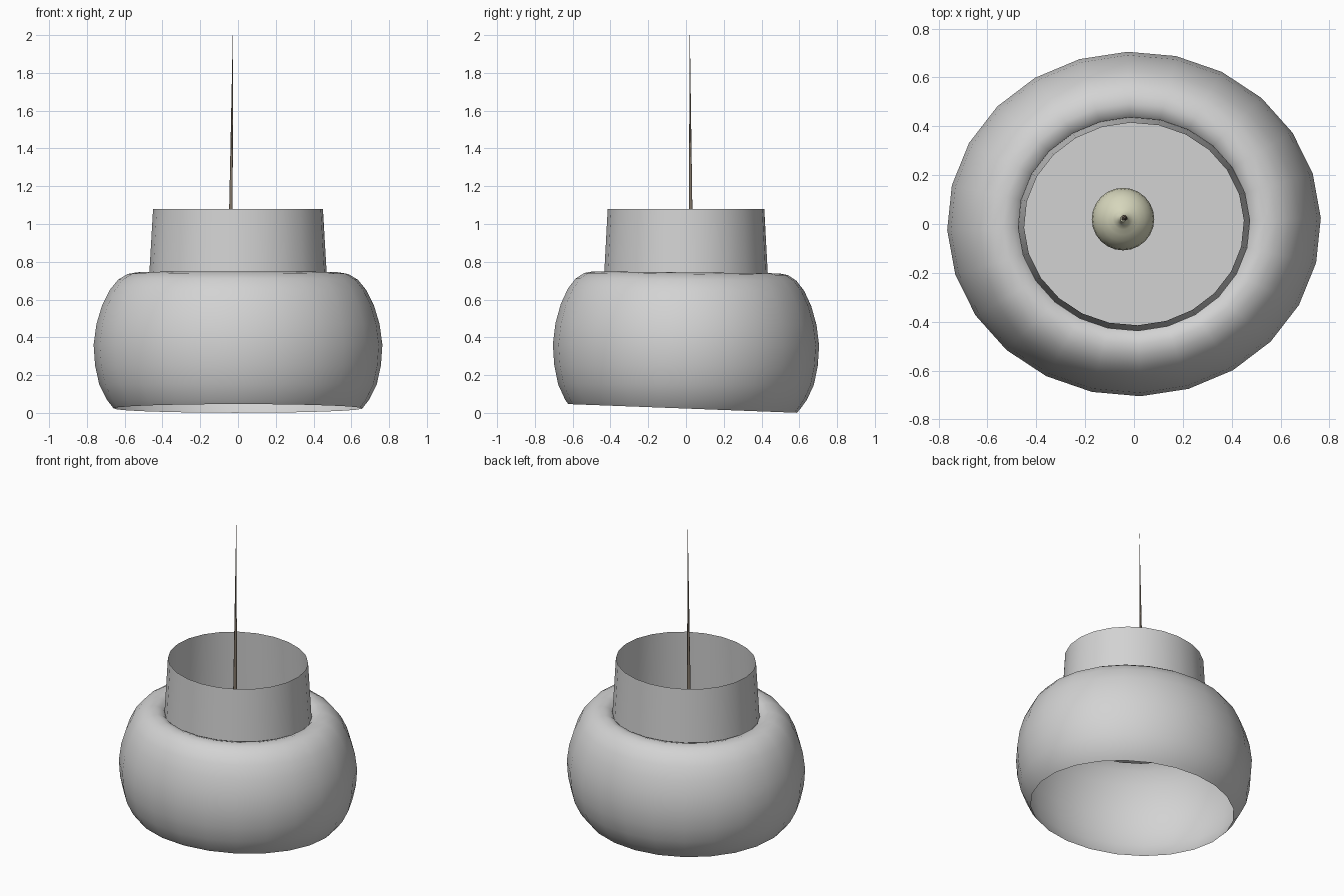
import bpy, bmesh, math
from mathutils import Matrix, Vector

if "Cube" in bpy.data.objects:
    bpy.data.objects.remove(bpy.data.objects["Cube"])

SIDES = 24
SQUASH = 0.922          # the lamp is slightly oval
PHASE = math.radians(2)


def material(name, rgb):
    mat = bpy.data.materials.new(name)
    mat.use_nodes = True
    mat.diffuse_color = (*rgb, 1)
    bsdf = mat.node_tree.nodes["Principled BSDF"]
    bsdf.inputs["Base Color"].default_value = (*rgb, 1)
    bsdf.inputs["Roughness"].default_value = 0.6
    return mat


def lathe(profile, sides, squash=1.0, phase=0.0):
    """Spin (radius, z) points around z; zero radius closes to a pole."""
    bm = bmesh.new()
    pts = [bm.verts.new((r, 0, z)) for r, z in profile]
    edges = [bm.edges.new(pair) for pair in zip(pts, pts[1:])]
    bmesh.ops.spin(bm, geom=pts + edges, cent=(0, 0, 0), axis=(0, 0, 1),
                   angle=math.tau, steps=sides)
    bmesh.ops.remove_doubles(bm, verts=bm.verts, dist=0.0005)
    bm.transform(Matrix.Diagonal((1, squash, 1, 1)) @ Matrix.Rotation(phase, 4, "Z"))
    bmesh.ops.recalc_face_normals(bm, faces=bm.faces)
    return bm


def finish(bm, name, mat, location=(0, 0, 0), angle=50):
    mesh = bpy.data.meshes.new(name)
    bm.to_mesh(mesh)
    bm.free()
    mesh.materials.append(mat)
    obj = bpy.data.objects.new(name, mesh)
    obj.location = location
    bpy.context.collection.objects.link(obj)
    bpy.ops.object.select_all(action="DESELECT")
    obj.select_set(True)
    bpy.context.view_layer.objects.active = obj
    bpy.ops.object.shade_smooth_by_angle(angle=math.radians(angle))
    return obj


grey = material("light grey metal", (0.65, 0.65, 0.65))
cream = material("cream bulb", (0.67, 0.67, 0.5))
brown = material("brown cord", (0.22, 0.18, 0.14))

# Rounded shade with an open mouth, leaning a little, trimmed by a slanted plane
shade = lathe([(0.474, 0.712), (0.495, 0.733), (0.535, 0.744), (0.585, 0.735),
               (0.635, 0.705), (0.68, 0.65), (0.72, 0.57), (0.75, 0.47),
               (0.765, 0.36), (0.757, 0.25), (0.735, 0.15), (0.695, 0.07),
               (0.66, 0.025), (0.61, -0.03)], SIDES, SQUASH, PHASE)
for v in shade.verts:
    v.co.z -= 0.014 * v.co.y * max(v.co.z, 0)
bmesh.ops.bisect_plane(shade, geom=shade.verts[:] + shade.edges[:] + shade.faces[:],
                       plane_co=(0, 0, 0.023), plane_no=(0, 0.038, 1),
                       clear_inner=True)
finish(shade, "shade", grey)

# Tapered collar, open above, running down inside the shade to a flat floor
finish(lathe([(0.0, 0.6), (0.478, 0.6), (0.45, 1.08)], SIDES, SQUASH, PHASE),
       "collar", grey)

# Bulb drawn out smoothly into a thin neck
bulb = [(0.128 * math.sin(a), 0.66 - 0.128 * math.cos(a))
        for a in (math.radians(d) for d in range(0, 151, 15))]
bulb += [(0.042, 0.783), (0.026, 0.796), (0.016, 0.815), (0.011, 0.84), (0.0, 0.84)]
finish(lathe(bulb, 24), "bulb", cream, (-0.045, 0.02, 0), 60)

# Thin cord tapering up to the ceiling
start, end = Vector((-0.041, 0.026, 0.78)), Vector((-0.027, 0.02, 2.0))
cord = bmesh.new()
bmesh.ops.create_cone(cord, cap_ends=True, segments=8, radius1=0.013, radius2=0.0008,
                      depth=(end - start).length)
cord.transform(Matrix.Translation((start + end) / 2)
               @ (end - start).to_track_quat("Z", "Y").to_matrix().to_4x4())
finish(cord, "cord", brown)
